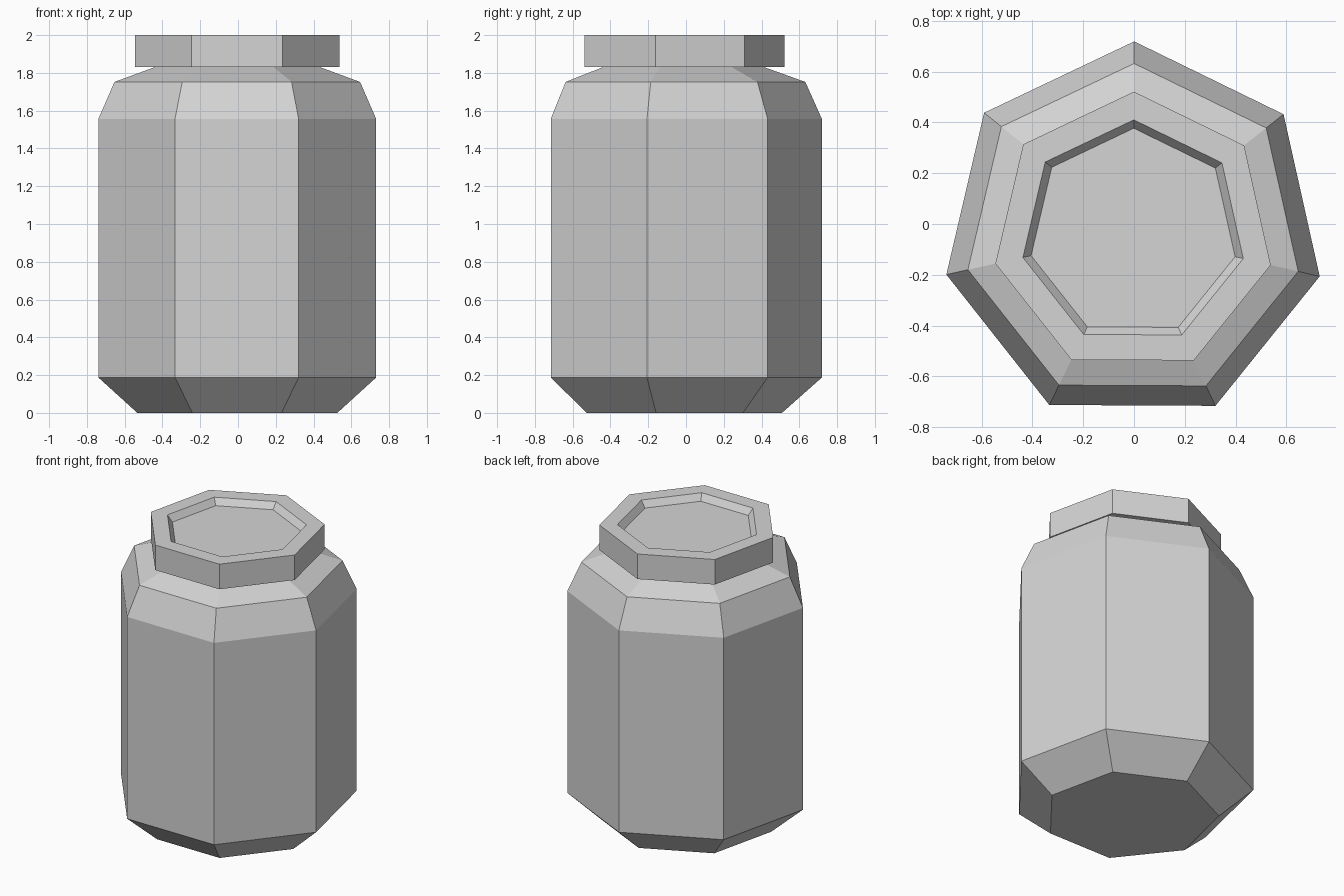
import bpy, bmesh, math

SIDES = 7
CENTRE = (-0.003, -0.035)
START = math.pi / 2 - 0.005   # one corner points to the back

cube = bpy.data.objects.get("Cube")
if cube:
    bpy.data.objects.remove(cube, do_unlink=True)

grey = bpy.data.materials.new("plain grey")
colour = (0.66, 0.66, 0.66, 1)
grey.use_nodes = True
grey.diffuse_color = colour
grey.node_tree.nodes["Principled BSDF"].inputs["Base Color"].default_value = colour


def lathe(name, profile, cap_start=False, cap_end=False):
    """Sweep a (radius, height) profile around a flat-sided polygon."""
    bm = bmesh.new()
    rings = []
    for r, z in profile:
        angles = [START + i * math.tau / SIDES for i in range(SIDES)]
        rings.append([bm.verts.new((CENTRE[0] + r * math.cos(a),
                                    CENTRE[1] + r * math.sin(a), z))
                      for a in angles])
    for low, high in zip(rings, rings[1:]):
        for i in range(SIDES):
            j = (i + 1) % SIDES
            bm.faces.new((low[i], low[j], high[j], high[i]))
    if cap_start:
        bm.faces.new(list(reversed(rings[0])))
    if cap_end:
        bm.faces.new(rings[-1])
    mesh = bpy.data.meshes.new(name)
    bm.to_mesh(mesh)
    bm.free()
    mesh.materials.append(grey)
    obj = bpy.data.objects.new(name, mesh)
    bpy.context.collection.objects.link(obj)
    return obj


# Jar: bevelled foot, straight wall, two-step shoulder, open under the lid
lathe("jar_body", [(0.543, 0), (0.754, 0.187), (0.754, 1.557),
                   (0.667, 1.752), (0.45, 1.83)], cap_start=True)

# Lid: overhanging rim with a shallow recess in the top
lathe("jar_lid", [(0.45, 1.83), (0.556, 1.83), (0.556, 2.0),
                  (0.445, 2.0), (0.412, 1.957)], cap_end=True)
